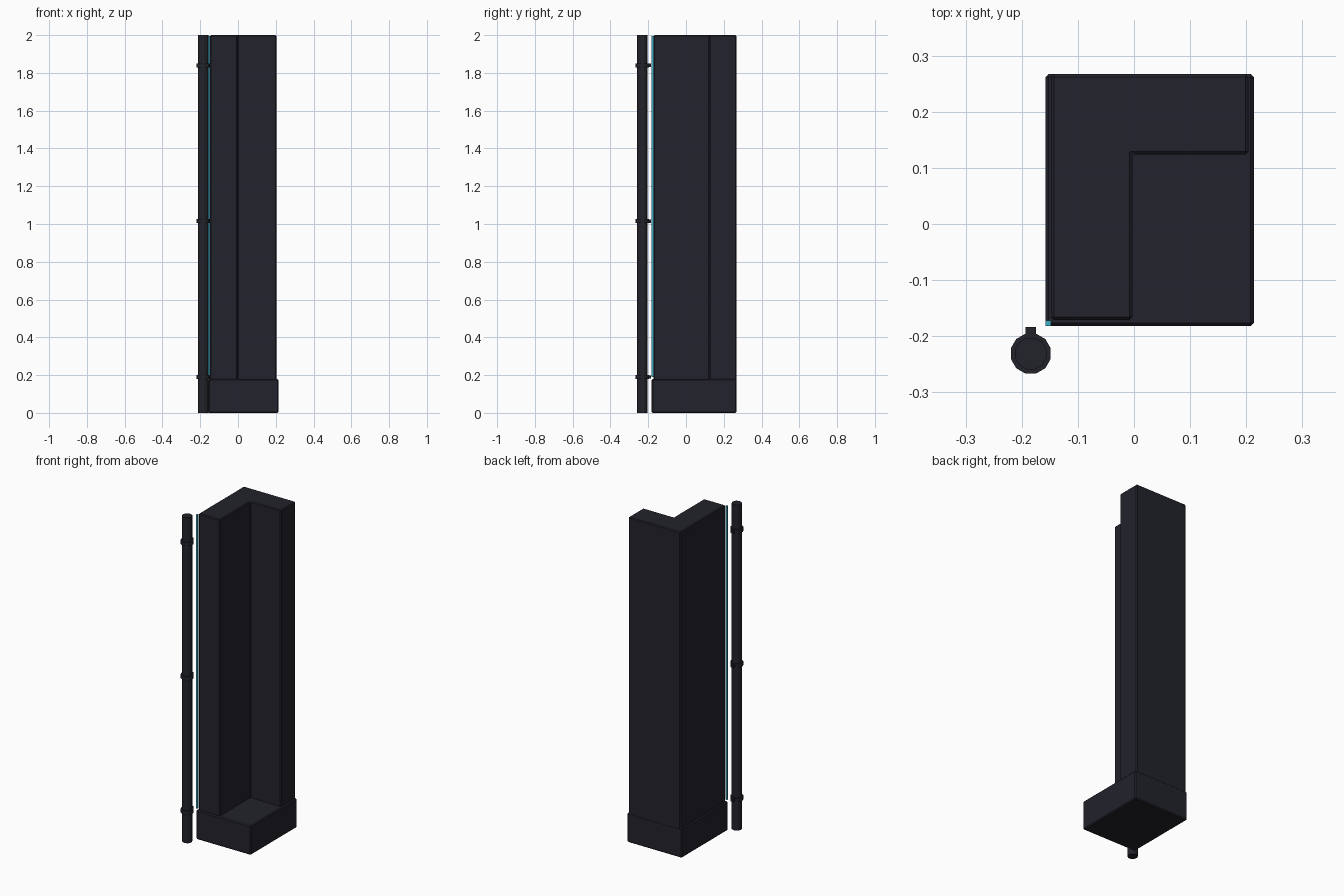
import bpy, bmesh, math

cube = bpy.data.objects.get("Cube")
if cube:
    bpy.data.objects.remove(cube, do_unlink=True)


def material(name, rgb):
    m = bpy.data.materials.new(name)
    m.use_nodes = True
    m.diffuse_color = (*rgb, 1)
    m.node_tree.nodes["Principled BSDF"].inputs["Base Color"].default_value = (*rgb, 1)
    return m


charcoal = material("charcoal", (0.016, 0.016, 0.025))
pipe_grey = material("pipe_grey", (0.016, 0.017, 0.023))
cyan = material("cyan_light", (0.05, 0.42, 0.57))


def prism(name, outline, z0, z1, mat, bevel=0):
    """Extrude a flat outline from z0 up to z1."""
    bm = bmesh.new()
    face = bm.faces.new([bm.verts.new((x, y, z0)) for x, y in outline])
    top = bmesh.ops.extrude_face_region(bm, geom=[face])["geom"]
    bmesh.ops.translate(bm, vec=(0, 0, z1 - z0),
                        verts=[g for g in top if isinstance(g, bmesh.types.BMVert)])
    bmesh.ops.recalc_face_normals(bm, faces=bm.faces[:])
    mesh = bpy.data.meshes.new(name)
    bm.to_mesh(mesh)
    bm.free()
    mesh.materials.append(mat)
    obj = bpy.data.objects.new(name, mesh)
    bpy.context.collection.objects.link(obj)
    if bevel:
        mod = obj.modifiers.new("chamfer", "BEVEL")
        mod.width = bevel
        mod.segments = 1
    return obj


def rect(x0, x1, y0, y1):
    return [(x0, y0), (x1, y0), (x1, y1), (x0, y1)]


def ring(cx, cy, apothem, sides=12):
    r = apothem / math.cos(math.pi / sides)
    angles = [(i + 0.5) * math.tau / sides for i in range(sides)]
    return [(cx + r * math.cos(a), cy + r * math.sin(a)) for a in angles]


# Plinth and L-shaped column
LEFT, BACK, BASE_TOP = -0.148, 0.267, 0.18
prism("base", rect(-0.158, 0.214, -0.182, BACK), 0, BASE_TOP, charcoal, 0.006)
prism("corner_column",
      [(LEFT, -0.171), (-0.003, -0.171), (-0.003, 0.124),
       (0.204, 0.124), (0.204, BACK), (LEFT, BACK)],
      BASE_TOP - 0.01, 2, charcoal, 0.005)

# Light strip along the outer corner
prism("light_strip", rect(-0.158, LEFT, -0.182, -0.172), 0.19, 1.995, cyan)

# Free-standing pipe with three clamps
PX, PY = -0.184, -0.231
prism("pipe", ring(PX, PY, 0.028), 0, 2, pipe_grey)
for i, z in enumerate((0.19, 1.015, 1.84)):
    prism(f"clamp_{i + 1}", ring(PX, PY, 0.0355), z - 0.011, z + 0.011, pipe_grey)
    prism(f"clamp_tab_{i + 1}", rect(PX - 0.009, PX + 0.009, PY + 0.03, -0.184),
          z - 0.009, z + 0.009, pipe_grey)
